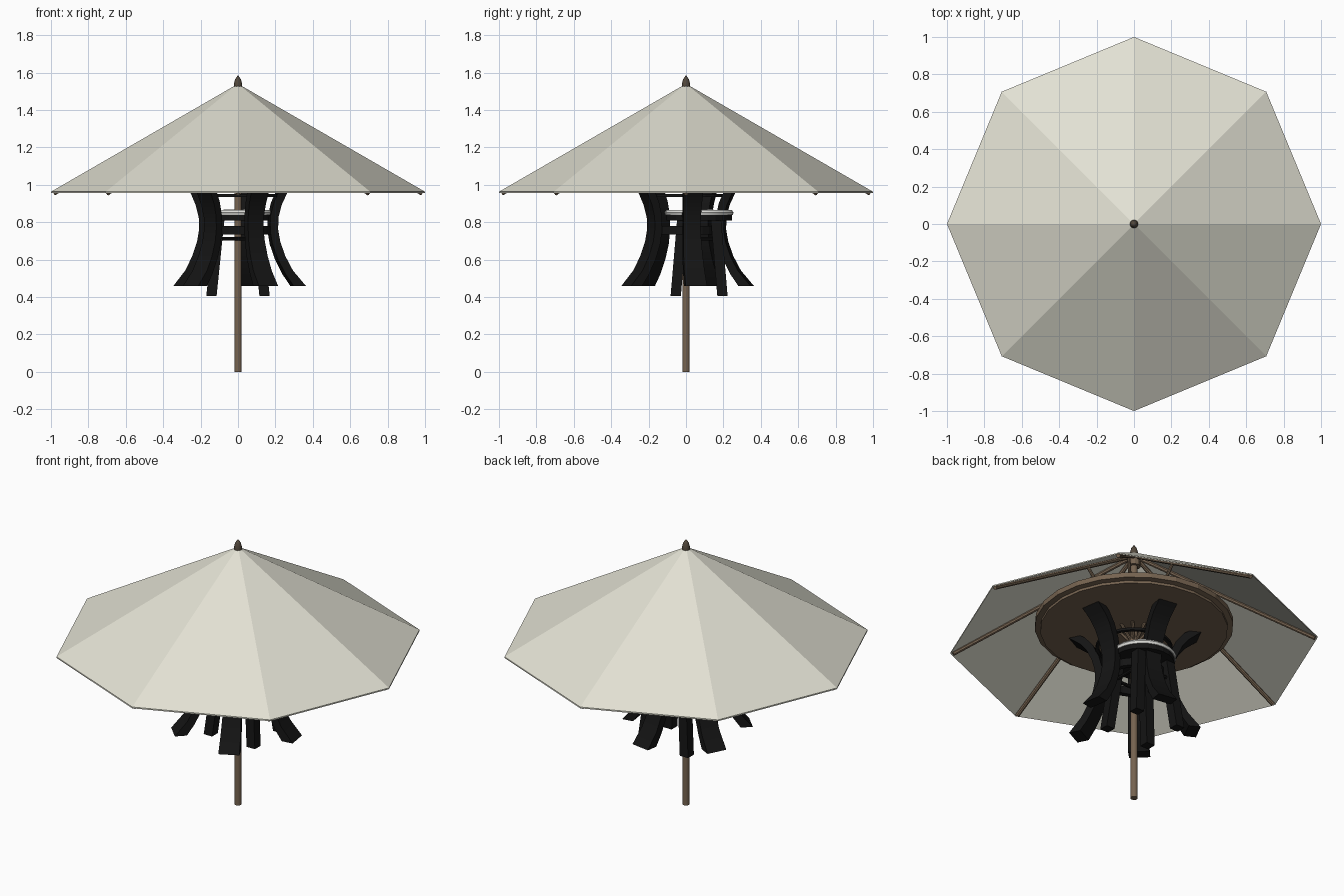
import bpy, bmesh, math
from mathutils import Vector

if "Cube" in bpy.data.objects:
    bpy.data.objects.remove(bpy.data.objects["Cube"])


def material(name, rgb):
    m = bpy.data.materials.new(name)
    m.diffuse_color = (*rgb, 1)
    m.use_nodes = True
    m.node_tree.nodes["Principled BSDF"].inputs["Base Color"].default_value = m.diffuse_color
    return m


CREAM = material("cream fabric", (0.76, 0.75, 0.65))
WOOD = material("brown wood", (0.18, 0.125, 0.08))
DARK = material("dark finial", (0.085, 0.065, 0.045))
BLACK = material("black", (0.007, 0.007, 0.007))
WHITE = material("white seat", (0.72, 0.72, 0.69))


def finish(name, bm, mat, smooth=False):
    bmesh.ops.recalc_face_normals(bm, faces=bm.faces)
    me = bpy.data.meshes.new(name)
    bm.to_mesh(me)
    bm.free()
    me.materials.append(mat)
    ob = bpy.data.objects.new(name, me)
    bpy.context.collection.objects.link(ob)
    if smooth:
        bpy.context.view_layer.objects.active = ob
        ob.select_set(True)
        bpy.ops.object.shade_smooth_by_angle(angle=math.radians(40))
        ob.select_set(False)
    return ob


def lathe(name, profile, mat, n=24, centre=(0, 0), closed=False, smooth=False):
    """Spin (radius, z) points round a vertical axis; radius 0 makes a pole."""
    bm = bmesh.new()
    rings = []
    for r, z in profile:
        if r == 0:
            rings.append([bm.verts.new((centre[0], centre[1], z))] * n)
        else:
            rings.append([bm.verts.new((centre[0] + r * math.cos(2 * math.pi * i / n),
                                        centre[1] + r * math.sin(2 * math.pi * i / n), z))
                          for i in range(n)])
    pairs = list(zip(rings, rings[1:])) + ([(rings[-1], rings[0])] if closed else [])
    for a, b in pairs:
        for i in range(n):
            j = (i + 1) % n
            bm.faces.new(list(dict.fromkeys((a[i], a[j], b[j], b[i]))))
    return finish(name, bm, mat, smooth)


def band(name, r0, r1, z0, z1, centre=(0, 0)):
    lathe(name, [(r1, z0), (r1, z1), (r0, z1), (r0, z0)], BLACK, 24, centre, closed=True)


def rod(name, p, q, radius, mat, n=8):
    p, q = Vector(p), Vector(q)
    bm = bmesh.new()
    bmesh.ops.create_cone(bm, cap_ends=True, segments=n, radius1=radius, radius2=radius,
                          depth=(q - p).length)
    rot = (q - p).to_track_quat('Z', 'Y').to_matrix().to_4x4()
    bmesh.ops.transform(bm, matrix=rot, verts=bm.verts)
    bmesh.ops.translate(bm, vec=(p + q) / 2, verts=bm.verts)
    return finish(name, bm, mat, True)


def polar(r, a, z):
    return (r * math.cos(a), r * math.sin(a), z)


# Canopy: thin eight-sided pyramid, finial and pole
lathe("canopy", [(0, 1.54), (1.0, 0.963), (1.0, 0.955), (0, 1.53)], CREAM, 8)
lathe("finial", [(0, 1.525), (0.022, 1.525), (0.022, 1.54), (0.015, 1.565), (0, 1.587)], DARK, 12,
      smooth=True)
lathe("pole", [(0, 0), (0.02, 0), (0.02, 1.53), (0, 1.53)], WOOD, 16, smooth=True)
lathe("strut_hub", [(0, 0.96), (0.032, 0.96), (0.032, 1.0), (0, 1.0)], WOOD, 12)
lathe("rib_hub", [(0, 1.45), (0.035, 1.45), (0.035, 1.49), (0, 1.49)], WOOD, 12)

# Ribs under the corners, with struts rising from the hub
for k in range(8):
    a = k * math.pi / 4
    rod("rib", polar(0.985, a, 0.954), polar(0.02, a, 1.505), 0.012, WOOD)
    rod("strut", polar(0.025, a, 0.985), polar(0.33, a, 1.33), 0.009, WOOD)

# Round table top in two steps
lathe("table_top", [(0, 1.055), (0.51, 1.055), (0.51, 1.07), (0.54, 1.075),
                    (0.54, 1.105), (0, 1.105)], WOOD, 24)

# Five flared table legs: a bent plank following (radius, z) points
PATH = [(0.325, 0.46), (0.27, 0.53), (0.228, 0.61), (0.2, 0.69), (0.188, 0.76),
        (0.19, 0.83), (0.208, 0.9), (0.24, 0.97), (0.28, 1.02), (0.33, 1.057)]


def table_leg(angle):
    bm = bmesh.new()
    rows = []
    last = len(PATH) - 1
    for i, (r, z) in enumerate(PATH):
        r0, z0 = PATH[max(i - 1, 0)]
        r1, z1 = PATH[min(i + 1, last)]
        t = Vector((r1 - r0, z1 - z0)).normalized()
        n = Vector((t.y, -t.x)) * 0.022
        if i in (0, last):            # ends are cut level
            n = Vector((0.033, 0))
        w = 0.045 + 0.012 * abs(z - 0.78) / 0.3
        row = []
        for s, side in ((1, 1), (1, -1), (-1, -1), (-1, 1)):
            x, y = r + s * n.x, side * w
            row.append(bm.verts.new((x * math.cos(angle) - y * math.sin(angle),
                                     x * math.sin(angle) + y * math.cos(angle), z + s * n.y)))
        rows.append(row)
    for a, b in zip(rows, rows[1:]):
        for i in range(4):
            j = (i + 1) % 4
            bm.faces.new((a[i], a[j], b[j], b[i]))
    bm.faces.new(rows[0])
    bm.faces.new(rows[-1])
    finish("table_leg", bm, BLACK, True)


for k in range(5):
    table_leg(math.radians(9 + 72 * k))

# Rings tying the legs together
band("waist_ring", 0.145, 0.175, 0.735, 0.78)
band("upper_ring", 0.19, 0.21, 0.935, 0.95)

# Stool beside the pole: white seat, black base, four splayed legs and rungs
C = (0, 0.07)
lathe("stool_seat", [(0, 0.838), (0.18, 0.838), (0.185, 0.852), (0.175, 0.865), (0, 0.868)],
      WHITE, 24, C, smooth=True)
lathe("stool_base", [(0, 0.81), (0.175, 0.81), (0.175, 0.838), (0, 0.838)], BLACK, 24, C)


def stool_leg(sx, sy):
    bm = bmesh.new()
    bmesh.ops.create_cube(bm, size=1)
    for v in bm.verts:
        top = v.co.z > 0
        v.co = Vector((sx * (0.1 if top else 0.142) + v.co.x * 0.055,
                       C[1] + sy * (0.09 if top else 0.125) + v.co.y * 0.055,
                       0.815 if top else 0.405))
    finish("stool_leg", bm, BLACK)


for s in (-1, 1):
    for t in (-1, 1):
        stool_leg(s, t)
    rod("stool_rung", (s * 0.11, C[1] - 0.1, 0.712), (s * 0.11, C[1] + 0.1, 0.712), 0.01, BLACK)
    rod("stool_rung", (-0.11, C[1] + s * 0.1, 0.712), (0.11, C[1] + s * 0.1, 0.712), 0.01, BLACK)
